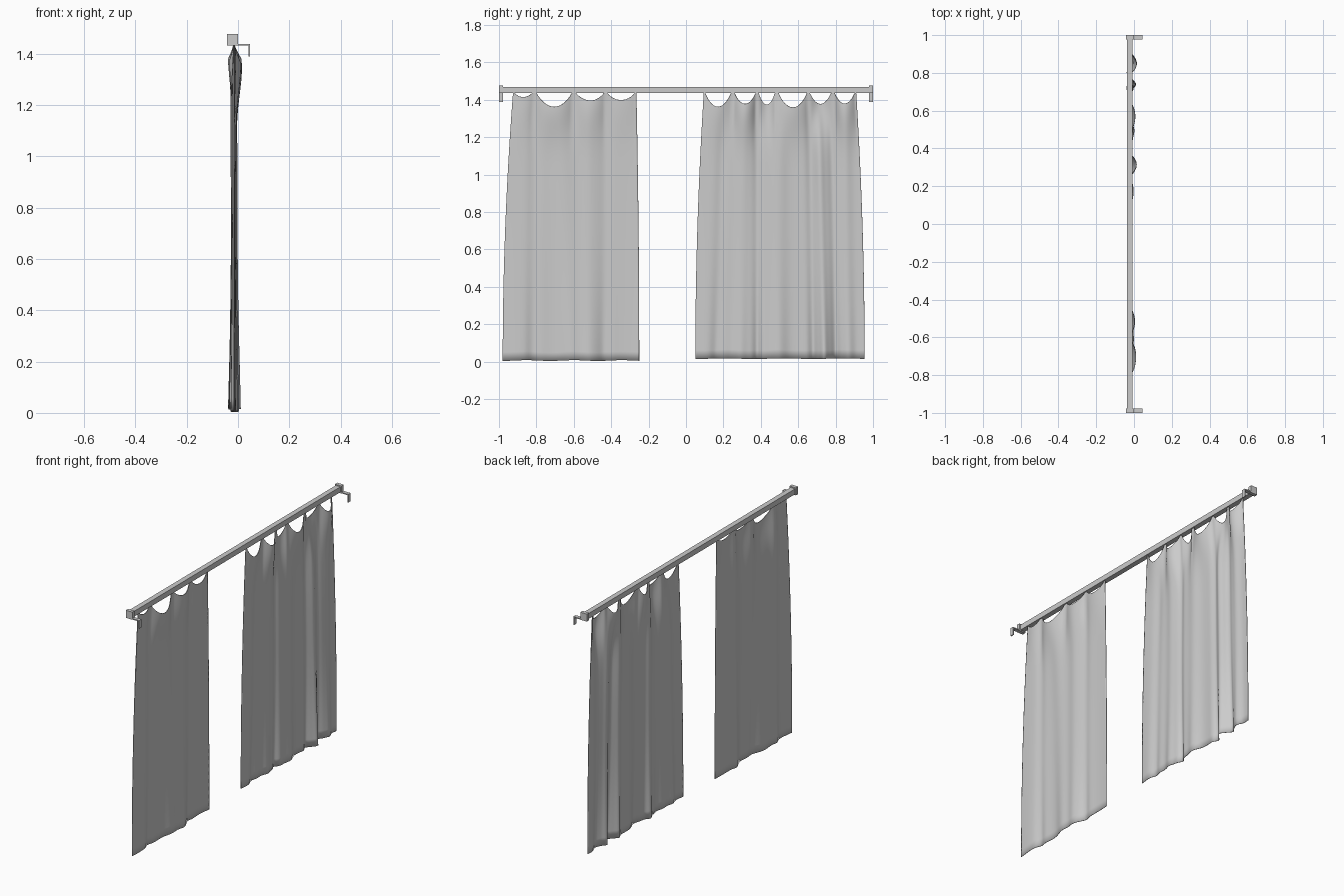
import bpy, bmesh, math

cube = bpy.data.objects.get("Cube")
if cube:
    bpy.data.objects.remove(cube, do_unlink=True)

# One plain grey for everything
grey = bpy.data.materials.new("soft grey")
grey.use_nodes = True
COLOR = (0.6, 0.6, 0.6, 1)
grey.diffuse_color = COLOR
grey.node_tree.nodes["Principled BSDF"].inputs["Base Color"].default_value = COLOR


def add_object(name, bm):
    mesh = bpy.data.meshes.new(name)
    bmesh.ops.recalc_face_normals(bm, faces=bm.faces)
    bm.to_mesh(mesh)
    bm.free()
    mesh.materials.append(grey)
    obj = bpy.data.objects.new(name, mesh)
    bpy.context.collection.objects.link(obj)
    return obj


def add_box(name, x, y, z):
    """Box from (low, high) ranges on each axis."""
    bm = bmesh.new()
    bmesh.ops.create_cube(bm, size=1)
    for v in bm.verts:
        v.co = [(a + b) / 2 + c * (b - a) for (a, b), c in zip((x, y, z), v.co)]
    return add_object(name, bm)


# Rod, end caps and wall brackets
add_box("rod", (-0.038, -0.007), (-0.985, 0.985), (1.437, 1.469))
for side, name in ((-1, "right"), (1, "left")):
    ends = sorted((side * 0.978, side * 1.0))
    add_box("end_cap_" + name, (-0.043, 0.0), ends, (1.431, 1.476))
    add_box("bracket_arm_" + name, (-0.005, 0.045), ends, (1.432, 1.438))
    add_box("bracket_plate_" + name, (0.04, 0.046), ends, (1.389, 1.438))


def add_curtain(name, hooks, sags, bulges, folds, hem, floor, waves):
    """Cloth hung from hooks; folds are (hem y, top y, width, depth)."""
    # Columns follow the hooks so that each gathered point stays crisp
    columns = []
    steps, rows, pinch = 20, 48, 0.009
    for i, (a, b) in enumerate(zip(hooks, hooks[1:])):
        for k in range(steps + (i == len(sags) - 1)):
            s = k / steps
            y = a + (b - a) * s
            t = min(1, max(0, (y - a - pinch) / (b - a - 2 * pinch)))
            arc = (4 * t * (1 - t)) ** 0.85
            columns.append((y, 1.437 - sags[i] * arc, bulges[i] * arc ** 1.3))
    bm = bmesh.new()
    grid = []
    for r in range(rows + 1):
        h = 1 - (1 - r / rows) ** 1.6
        line = []
        for y_top, z_top, bulge in columns:
            u = (y_top - hooks[0]) / (hooks[-1] - hooks[0])
            y_hem = hem[0] + (hem[1] - hem[0]) * u
            y = y_hem + (y_top - y_hem) * h ** 2
            z = floor + 0.004 * math.sin(9 * u) ** 2 + (z_top - floor) * h
            # Scallops lean out near the rod and fade quickly below it
            x = -0.016 + bulge * math.exp(-((1.37 - z) / 0.16) ** 2)
            for f_hem, f_top, width, depth in folds:
                centre = f_hem + (f_top - f_hem) * h
                fade = (1 - h ** 6) * (1 - 0.5 * math.sin(math.pi * h))
                x += depth * fade * math.exp(-((y - centre) / width) ** 2)
            x += 0.006 * (1 - h) * math.sin(waves * math.tau * u)
            line.append(bm.verts.new((x, y, z)))
        grid.append(line)
    for low, high in zip(grid, grid[1:]):
        for k in range(len(columns) - 1):
            bm.faces.new((low[k], low[k + 1], high[k + 1], high[k]))
    obj = add_object(name, bm)
    cloth = obj.modifiers.new("cloth thickness", 'SOLIDIFY')
    cloth.thickness = 0.003
    cloth.offset = 0
    bpy.ops.object.select_all(action='DESELECT')
    obj.select_set(True)
    bpy.context.view_layer.objects.active = obj
    bpy.ops.object.shade_smooth_by_angle(angle=math.radians(50))


# Narrow panel
add_curtain("curtain_right",
            [-0.925, -0.81, -0.60, -0.43, -0.265],
            [0.024, 0.074, 0.042, 0.042],
            [0.006, 0.026, 0.018, 0.008],
            [(-0.82, -0.81, 0.03, -0.013), (-0.62, -0.67, 0.05, 0.014),
             (-0.44, -0.43, 0.03, -0.012), (-0.52, -0.52, 0.04, 0.012)],
            (-0.98, -0.25), 0.004, 2)

# Wide panel
add_curtain("curtain_left",
            [0.095, 0.25, 0.38, 0.485, 0.655, 0.785, 0.91],
            [0.076, 0.06, 0.063, 0.08, 0.06, 0.06],
            [0.012, 0.028, -0.016, 0.022, -0.022, 0.028],
            [(0.16, 0.20, 0.03, -0.014), (0.29, 0.31, 0.035, 0.015),
             (0.38, 0.38, 0.022, -0.02), (0.50, 0.50, 0.04, 0.016),
             (0.68, 0.66, 0.022, -0.022), (0.74, 0.71, 0.02, 0.02),
             (0.80, 0.775, 0.022, -0.022), (0.87, 0.85, 0.03, 0.018)],
            (0.05, 0.955), 0.014, 3)
